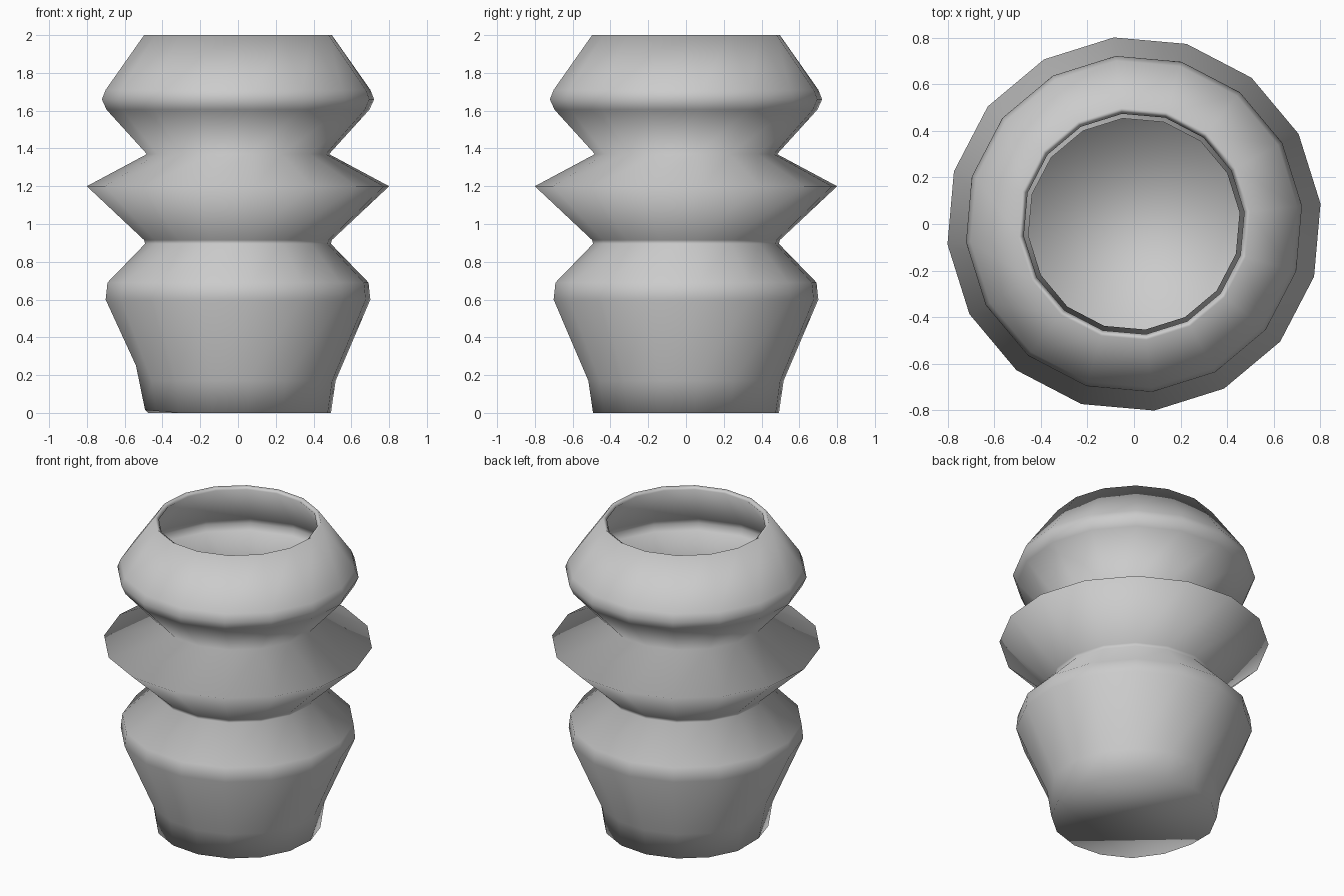
import bpy, bmesh
from math import cos, sin, radians, pi

if "Cube" in bpy.data.objects:
    bpy.data.objects.remove(bpy.data.objects["Cube"])

SIDES = 16
START = radians(6.2)

# Outer silhouette: (radius, height) from base to rim
PROFILE = [
    (0.495, 0.00), (0.52, 0.17), (0.705, 0.60), (0.695, 0.69),
    (0.495, 0.895), (0.50, 0.915), (0.805, 1.20), (0.485, 1.37),
    (0.70, 1.605), (0.725, 1.66), (0.705, 1.71), (0.50, 2.00),
]

bm = bmesh.new()
rings = []
for r, z in PROFILE:
    rings.append([bm.verts.new((r * cos(START + 2 * pi * i / SIDES),
                                r * sin(START + 2 * pi * i / SIDES), z))
                  for i in range(SIDES)])

# Wall
for low, high in zip(rings, rings[1:]):
    for i in range(SIDES):
        j = (i + 1) % SIDES
        bm.faces.new((low[i], low[j], high[j], high[i]))

# Closed base
bm.faces.new(list(reversed(rings[0])))

# Small dent at the lower left of the base
rings[0][8].co.z = 0.015
rings[0][9].co.z = 0.01
rings[1][8].co = (-0.54, -0.06, 0.25)

bmesh.ops.recalc_face_normals(bm, faces=bm.faces[:])
for f in bm.faces:
    f.smooth = True
mesh = bpy.data.meshes.new("ribbed_vase")
bm.to_mesh(mesh)
bm.free()

vase = bpy.data.objects.new("ribbed_vase", mesh)
bpy.context.collection.objects.link(vase)

# Thin wall, thickened inwards
shell = vase.modifiers.new("wall_thickness", 'SOLIDIFY')
shell.thickness = 0.03
shell.offset = -1
